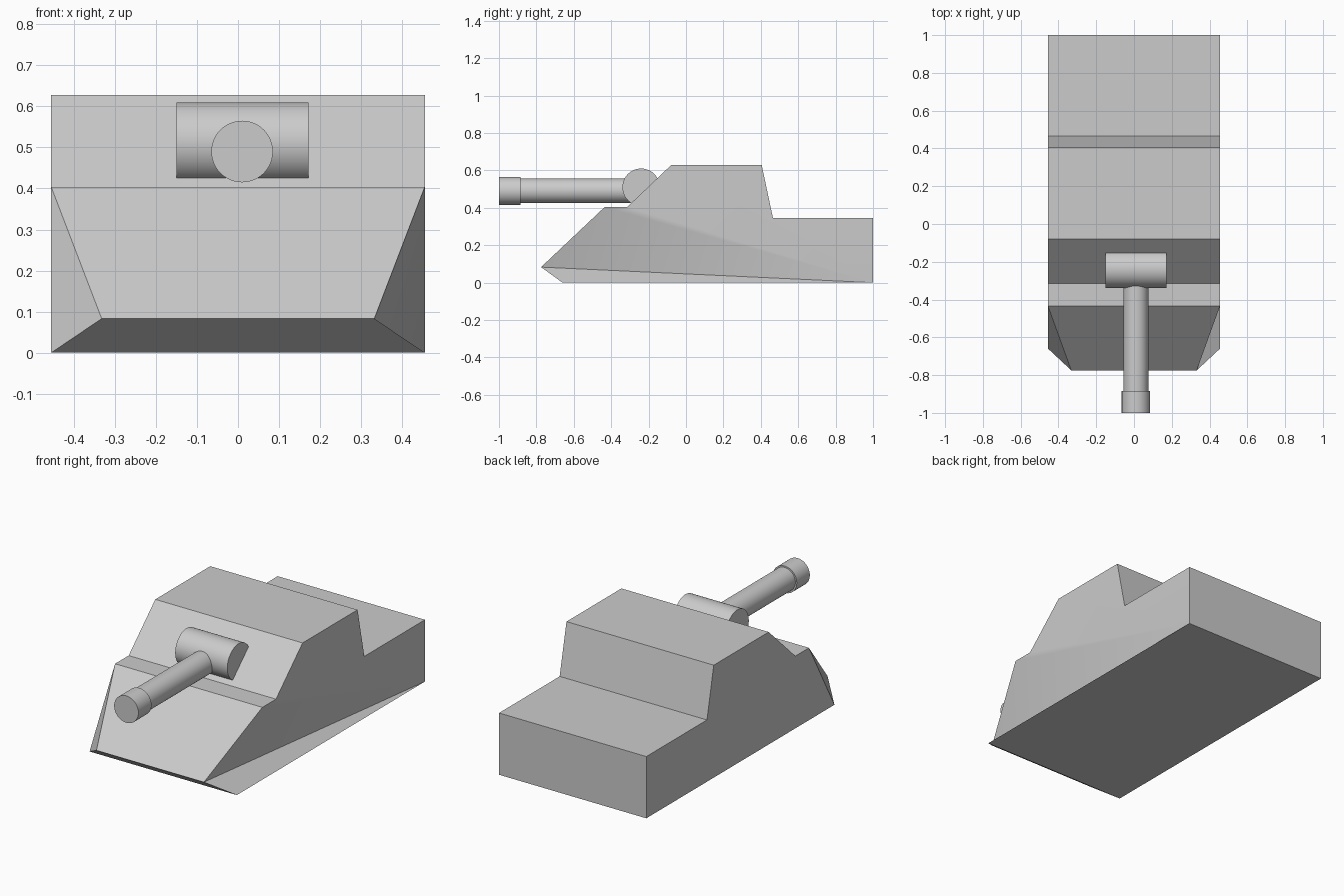
import bpy, bmesh, math
from mathutils import Matrix, Vector

cube = bpy.data.objects.get("Cube")
if cube:
    bpy.data.objects.remove(cube, do_unlink=True)

grey = bpy.data.materials.new("plain grey")
grey.use_nodes = True
colour = (0.6, 0.6, 0.6, 1)
grey.diffuse_color = colour
grey.node_tree.nodes["Principled BSDF"].inputs["Base Color"].default_value = colour


def finish(name, bm):
    bmesh.ops.recalc_face_normals(bm, faces=bm.faces)
    mesh = bpy.data.meshes.new(name)
    bm.to_mesh(mesh)
    bm.free()
    mesh.materials.append(grey)
    obj = bpy.data.objects.new(name, mesh)
    bpy.context.collection.objects.link(obj)
    bpy.ops.object.select_all(action='DESELECT')
    obj.select_set(True)
    bpy.context.view_layer.objects.active = obj
    bpy.ops.object.shade_smooth_by_angle(angle=math.radians(30))
    return obj


def cylinder(name, start, end, radius, sides=48):
    start, end = Vector(start), Vector(end)
    axis = end - start
    turn = axis.to_track_quat('Z', 'Y').to_matrix().to_4x4()
    bm = bmesh.new()
    bmesh.ops.create_cone(bm, cap_ends=True, segments=sides, radius1=radius,
                          radius2=radius, depth=axis.length,
                          matrix=Matrix.Translation((start + end) / 2) @ turn)
    return finish(name, bm)


# Hull: side profile (y, z) from the nose over the roof and back to the front
profile = [(-0.775, 0.083), (-0.435, 0.404), (-0.315, 0.404), (-0.08, 0.628),
           (0.405, 0.628), (0.465, 0.345), (1, 0.345), (1, 0), (-0.66, 0)]
half, nose_half = 0.455, 0.332
bm = bmesh.new()
right, left = [[bm.verts.new((side * (nose_half if i == 0 else half), y, z))
                for i, (y, z) in enumerate(profile)] for side in (-1, 1)]
count = len(profile)
for i in range(count):
    j = (i + 1) % count
    bm.faces.new((right[i], right[j], left[j], left[i]))

# Right side: flat wall with a clipped front corner
bm.faces.new(right[1:])
bm.faces.new((right[0], right[1], right[-1]))

# Left side: wall folded in to the nose, with a long sloping skirt below
bm.faces.new(left[1:-1])
bm.faces.new((left[0], left[1], left[-2]))
bm.faces.new((left[0], left[-2], left[-1]))
finish("hull", bm)

# Gun
cylinder("gun_mantlet", (-0.15, -0.24, 0.51), (0.172, -0.24, 0.51), 0.1)
cylinder("gun_barrel", (0.01, -0.24, 0.491), (0.01, -0.9, 0.491), 0.066)
cylinder("gun_muzzle", (0.01, -0.885, 0.49), (0.01, -1, 0.49), 0.075)
